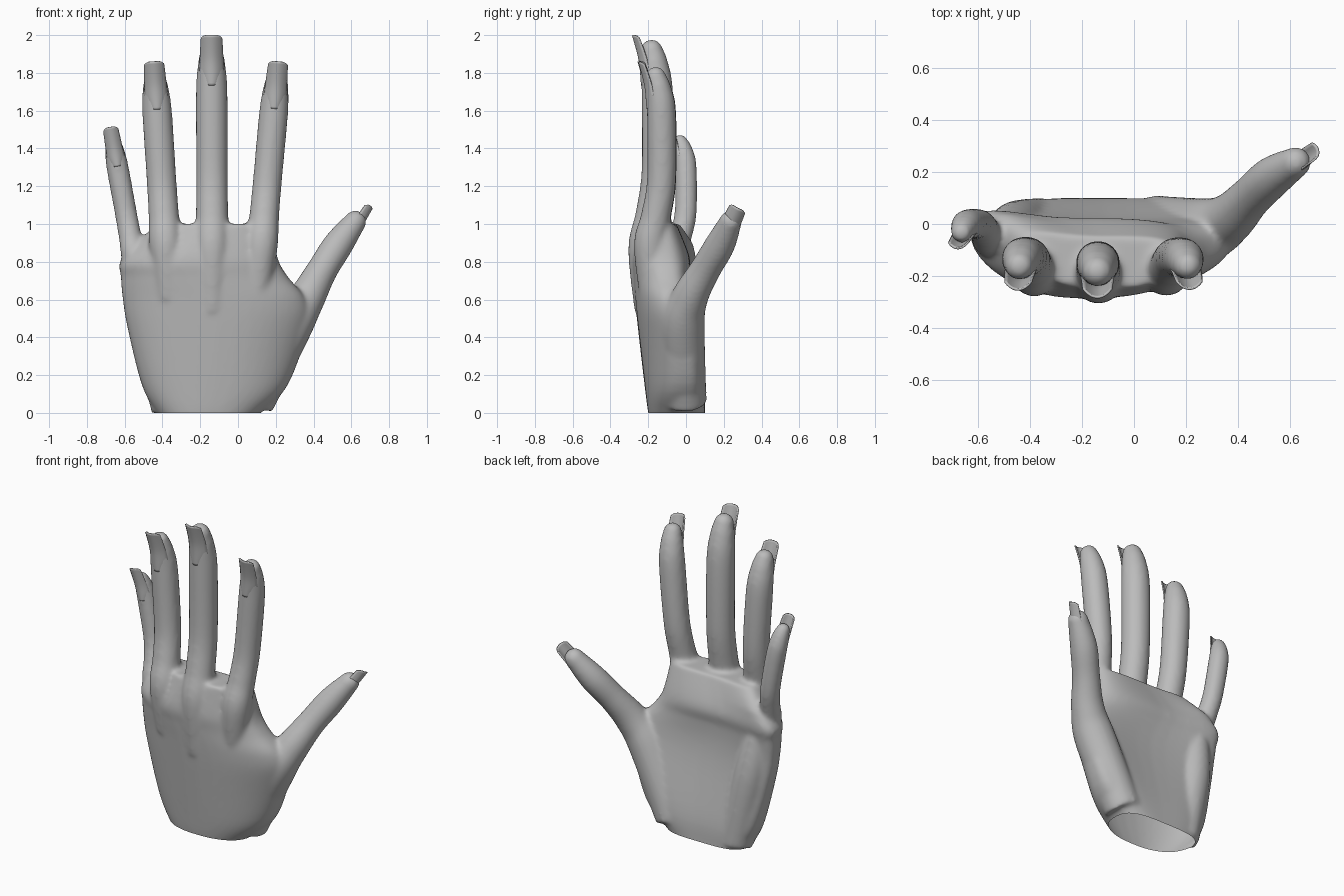
import bpy, bmesh, math
from mathutils import Vector

if "Cube" in bpy.data.objects:
    bpy.data.objects.remove(bpy.data.objects["Cube"])

GREY = bpy.data.materials.new("plain grey")
GREY.diffuse_color = (0.5, 0.5, 0.5, 1)
GREY.use_nodes = True
GREY.node_tree.nodes["Principled BSDF"].inputs["Base Color"].default_value = GREY.diffuse_color


def spline(keys, steps=6):
    """Catmull-Rom interpolation through tuples of numbers."""
    out = []
    for i in range(len(keys) - 1):
        a, b = keys[max(i - 1, 0)], keys[i]
        c, d = keys[i + 1], keys[min(i + 2, len(keys) - 1)]
        for s in range(steps):
            t = s / steps
            out.append([0.5 * (2 * q + (r - p) * t + (2 * p - 5 * q + 4 * r - w) * t * t
                        + (3 * q - p - 3 * r + w) * t ** 3) for p, q, r, w in zip(a, b, c, d)])
    return out + [list(keys[-1])]


def loft(bm, rings):
    """Closed skin through a list of point rings."""
    vs = [[bm.verts.new(p) for p in ring] for ring in rings]
    n = len(vs[0])
    for a, b in zip(vs, vs[1:]):
        for i in range(n):
            j = (i + 1) % n
            bm.faces.new((a[i], a[j], b[j], b[i]))
    bm.faces.new(vs[0][::-1])
    bm.faces.new(vs[-1])


def tube(bm, keys, n=24):
    """Round limb through (x, y, z, radius) keys with a domed tip."""
    pts = spline(keys)
    d = (Vector(pts[-1][:3]) - Vector(pts[-3][:3])).normalized()
    end, r = Vector(pts[-1][:3]), pts[-1][3]
    for k in range(1, 8):
        a = k / 8 * math.pi / 2
        pts.append([*(end + d * r * math.sin(a)), r * math.cos(a)])
    rings = []
    for i, p in enumerate(pts):
        t = (Vector(pts[min(i + 1, len(pts) - 1)][:3]) - Vector(pts[max(i - 1, 0)][:3])).normalized()
        u = t.cross(Vector((0, 1, 0))).normalized()
        v = t.cross(u)
        rings.append([Vector(p[:3]) + p[3] * (u * math.cos(q) + v * math.sin(q))
                      for q in (2 * math.pi * k / n for k in range(n))])
    loft(bm, rings)


def build_palm(bm, n=48):
    """Cupped rounded sections: height, left, right, front, back."""
    keys = [(-0.08, -0.36, 0.02, -0.18, 0.10),
            (0.00, -0.43, 0.12, -0.20, 0.10),
            (0.15, -0.51, 0.265, -0.22, 0.09),
            (0.45, -0.585, 0.37, -0.255, 0.03),
            (0.60, -0.61, 0.36, -0.27, 0.01),
            (0.72, -0.62, 0.265, -0.28, 0.01),
            (0.82, -0.615, 0.21, -0.285, 0.02),
            (1.00, -0.43, 0.18, -0.25, -0.05)]
    rings = []
    for z, l, r, f, b in spline(keys, 5):
        cup_l = (0.03 + 0.1 * z) * min(1, 5 * (1.1 - z))
        cup_r = 0.02 + 0.06 * max(0, math.sin(math.pi * z / 0.8))
        ring = []
        for k in range(n):
            a = 2 * math.pi * k / n
            u, w = (math.copysign(abs(g) ** 0.75, g) for g in (math.cos(a), math.sin(a)))
            y = (f + b) / 2 + w * (b - f) / 2 + (cup_l if u < 0 else cup_r) * u * u
            ring.append((l + (u + 1) / 2 * (r - l), y, z))
        rings.append(ring)
    loft(bm, rings)


def nail(name, base, mid, tip, half, out):
    """Curved nail plate from cuticle to free edge, facing out."""
    bm = bmesh.new()
    path = spline([base, mid, tip], 7)
    along = (Vector(tip) - Vector(base)).normalized()
    side = along.cross(Vector(out)).normalized()
    out = side.cross(along)
    rows = []
    for i, p in enumerate(path):
        t = i / (len(path) - 1)
        w = half * (0.75 + 0.25 * min(1, t * 4)) * (1 - 0.2 * t)
        rows.append([bm.verts.new(Vector(p) + side * w * u - along * 0.018 * u ** 4 * t
                                  - out * half * (0.75 - 0.3 * t) * u * u)
                     for u in (k / 5 for k in range(-5, 6))])
    for a, b in zip(rows, rows[1:]):
        for k in range(10):
            bm.faces.new((a[k], b[k], b[k + 1], a[k + 1])).smooth = True
    bmesh.ops.recalc_face_normals(bm, faces=bm.faces)
    me = bpy.data.meshes.new(name)
    bm.to_mesh(me)
    bm.free()
    me.materials.append(GREY)
    ob = bpy.data.objects.new(name, me)
    bpy.context.collection.objects.link(ob)
    so = ob.modifiers.new("thickness", 'SOLIDIFY')
    so.thickness = 0.008
    so.offset = 0


def finger(bm, name, x0, z0, x1, z1, y, r):
    """Upright finger from web to tip, sharing one profile, plus its nail."""
    def at(t):
        return x0 + (x1 - x0) * t, z0 + (z1 - z0) * t
    # position along finger, depth offset, radius factor
    profile = [(-0.5, -0.045, 0.9), (-0.15, -0.06, 1.12), (0.05, -0.03, 1.03), (0.3, 0, 1),
               (0.75, 0, 1), (0.92, -0.015, 0.87), (1, -0.03, 0.7)]
    tube(bm, [(at(t)[0], y + dy, at(t)[1], r * k) for t, dy, k in profile])
    pts = []
    for dz, k in ((-2.2 * r, 0.98), (-0.6 * r, 1.13), (0.08 + 0.1 * (r - 0.075), 1.55)):
        x, z = at(1 + dz / (z1 - z0))
        pts.append((x, y - k * r, z))
    nail(name + "_nail", *pts, 0.8 * r, (0, -1, 0))


bm = bmesh.new()
build_palm(bm)
finger(bm, "index", 0.135, 1.0, 0.206, 1.78, -0.13, 0.077)
finger(bm, "middle", -0.137, 1.0, -0.14, 1.919, -0.152, 0.084)
finger(bm, "ring", -0.39, 1.0, -0.44, 1.78, -0.13, 0.079)
finger(bm, "little", -0.565, 0.9, -0.662, 1.435, -0.002, 0.059)
# Thumb with its fleshy base, and the pad along the outer heel
tube(bm, [(0.08, 0, 0.05, 0.11), (0.27, -0.02, 0.45, 0.12), (0.365, 0.02, 0.61, 0.098),
          (0.445, 0.1, 0.755, 0.082), (0.53, 0.18, 0.89, 0.08), (0.62, 0.236, 1.012, 0.06)])
tube(bm, [(-0.36, 0, 0.02, 0.1), (-0.45, -0.01, 0.45, 0.1), (-0.49, -0.03, 0.7, 0.08)])
nail("thumb_nail", (0.6, 0.19, 0.91), (0.65, 0.225, 0.985), (0.708, 0.272, 1.085),
     0.055, (0.75, -0.35, -0.5))
bmesh.ops.recalc_face_normals(bm, faces=bm.faces)
me = bpy.data.meshes.new("hand")
bm.to_mesh(me)
bm.free()
hand = bpy.data.objects.new("hand", me)
bpy.context.collection.objects.link(hand)

# Fuse the parts into one soft skin
rm = hand.modifiers.new("fuse", 'REMESH')
rm.mode = 'VOXEL'
rm.voxel_size = 0.012
sm = hand.modifiers.new("soften", 'SMOOTH')
sm.factor = 0.5
sm.iterations = 12
dg = bpy.context.evaluated_depsgraph_get()
skin = bpy.data.meshes.new_from_object(hand.evaluated_get(dg))
hand.modifiers.clear()
hand.data = skin

# Open cut at the wrist
bm = bmesh.new()
bm.from_mesh(skin)
bmesh.ops.bisect_plane(bm, geom=bm.verts[:] + bm.edges[:] + bm.faces[:],
                       plane_co=(0, 0, 0), plane_no=(0, 0, -1), clear_outer=True)
for f in bm.faces:
    f.smooth = True
bm.to_mesh(skin)
bm.free()
skin.materials.clear()
skin.materials.append(GREY)
